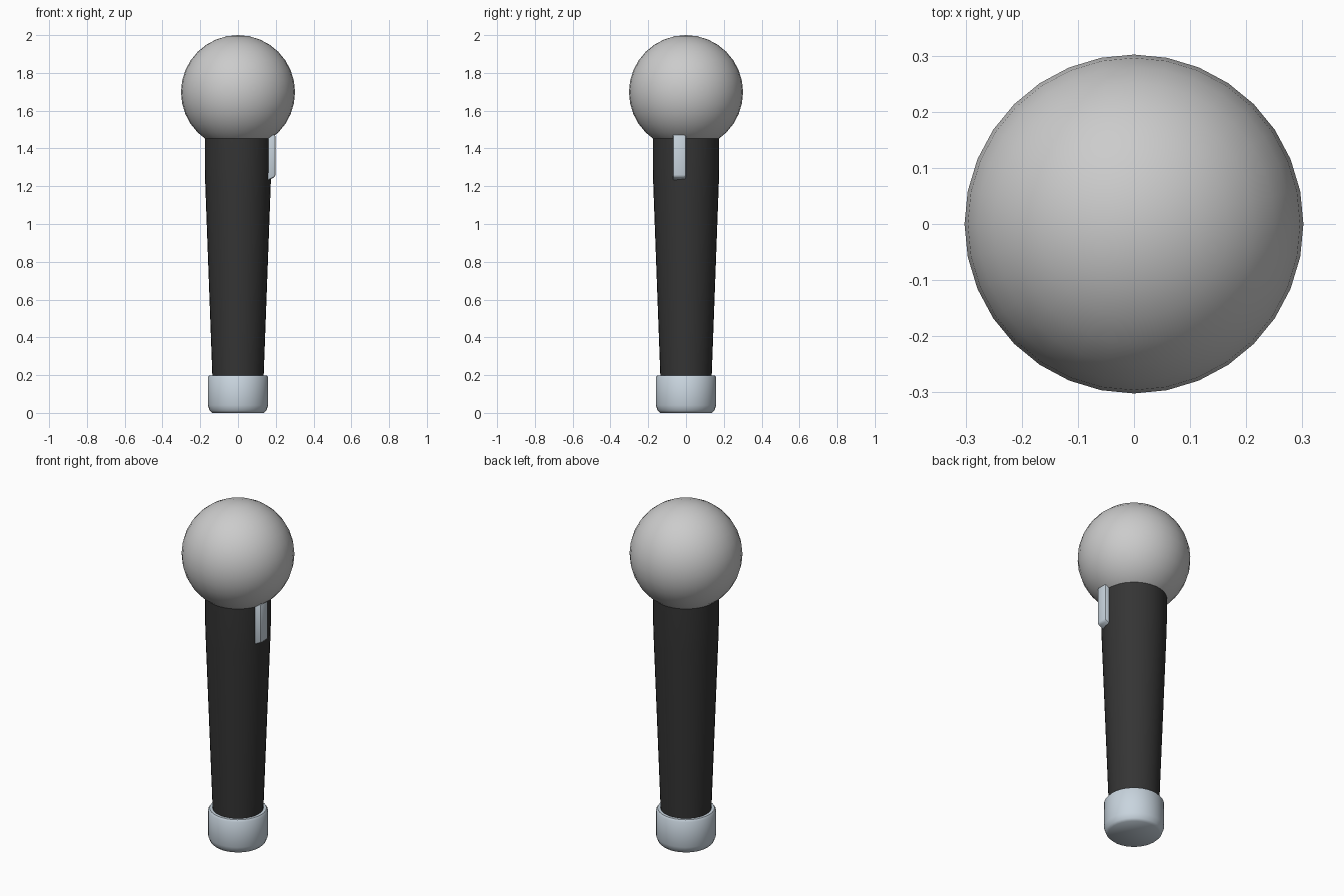
import bpy, bmesh, math

if "Cube" in bpy.data.objects:
    bpy.data.objects.remove(bpy.data.objects["Cube"])


def material(name, color):
    m = bpy.data.materials.new(name)
    m.diffuse_color = (*color, 1)
    m.use_nodes = True
    m.node_tree.nodes["Principled BSDF"].inputs["Base Color"].default_value = m.diffuse_color
    return m


def finish(name, bm, mat=None, angle=35):
    bmesh.ops.recalc_face_normals(bm, faces=bm.faces[:])
    me = bpy.data.meshes.new(name)
    bm.to_mesh(me)
    bm.free()
    ob = bpy.data.objects.new(name, me)
    bpy.context.collection.objects.link(ob)
    if mat:
        me.materials.append(mat)
    bpy.ops.object.select_all(action='DESELECT')
    ob.select_set(True)
    bpy.context.view_layer.objects.active = ob
    bpy.ops.object.shade_smooth_by_angle(angle=math.radians(angle))
    return ob


def lathe(name, profile, mat, sides=32, angle=35):
    """Closed turned solid from (radius, z) points, bottom to top."""
    bm = bmesh.new()
    rings = [[bm.verts.new((r * math.cos(math.tau * i / sides),
                            r * math.sin(math.tau * i / sides), z))
              for i in range(sides)] for r, z in profile]
    for a, b in zip(rings, rings[1:]):
        for i in range(sides):
            j = (i + 1) % sides
            bm.faces.new((a[i], a[j], b[j], b[i]))
    bm.faces.new(rings[0][::-1])
    bm.faces.new(rings[-1])
    return finish(name, bm, mat, angle)


black = material("black_plastic", (0.035, 0.035, 0.035))
metal = material("pale_metal", (0.58, 0.66, 0.73))

# Round head
bm = bmesh.new()
bmesh.ops.create_uvsphere(bm, u_segments=32, v_segments=16, radius=0.302)
bmesh.ops.translate(bm, verts=bm.verts[:], vec=(0, 0, 1.698))
finish("head", bm)

# Tapered handle with a straight collar
lathe("handle", [(0.133, 0.1), (0.136, 0.2), (0.173, 1.2), (0.176, 1.3),
                 (0.176, 1.455)], black)

# End cap with chamfered rims
lathe("end_cap", [(0.138, 0.0), (0.15, 0.012), (0.16, 0.04), (0.16, 0.188),
                  (0.152, 0.199)], metal, angle=50)

# Sliding switch on the right side
bm = bmesh.new()
bmesh.ops.create_cube(bm, size=1)
bmesh.ops.scale(bm, verts=bm.verts[:], vec=(0.06, 0.07, 0.255))
bmesh.ops.translate(bm, verts=bm.verts[:], vec=(0.168, -0.035, 1.3475))
for v in bm.verts:
    if v.co.x > 0.19 and v.co.z < 1.3:
        v.co.z += 0.03
bmesh.ops.bevel(bm, geom=bm.edges[:], offset=0.01, segments=2,
                profile=0.5, affect='EDGES')
finish("switch", bm, metal)
